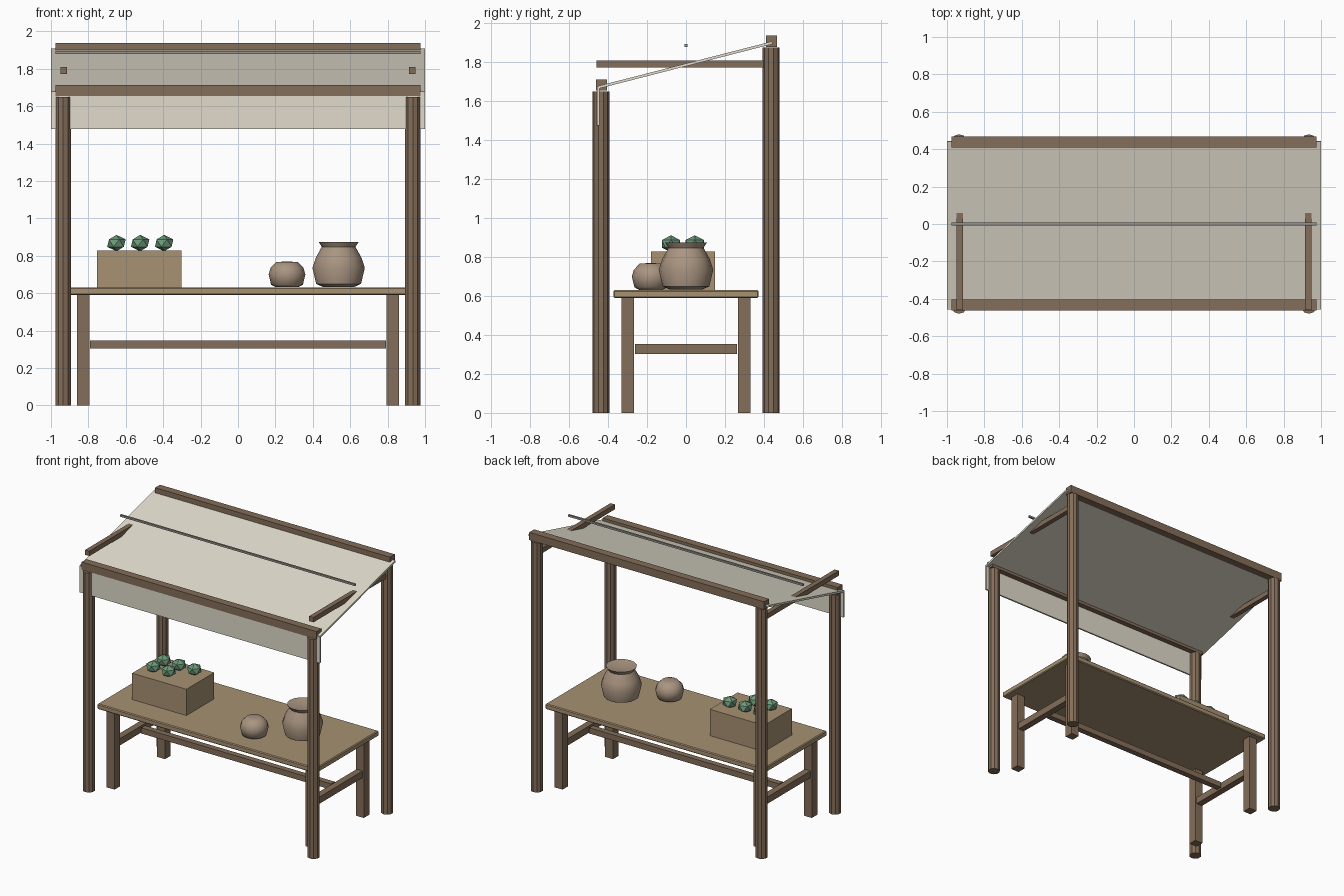
import bpy, bmesh, math
from mathutils import Matrix

if "Cube" in bpy.data.objects:
    bpy.data.objects.remove(bpy.data.objects["Cube"])


def mat(name, r, g, b):
    m = bpy.data.materials.new(name)
    m.diffuse_color = (r, g, b, 1)
    m.use_nodes = True
    m.node_tree.nodes["Principled BSDF"].inputs["Base Color"].default_value = m.diffuse_color
    return m


DARK = mat("dark_wood", 0.23, 0.155, 0.10)
LIGHT = mat("light_wood", 0.39, 0.285, 0.17)
CLAY = mat("clay", 0.40, 0.30, 0.22)
CLOTH = mat("cloth", 0.75, 0.71, 0.60)
GREEN = mat("leaf_green", 0.15, 0.32, 0.195)
ROPE = mat("rope", 0.32, 0.29, 0.25)


def finish(name, bm, material):
    bmesh.ops.recalc_face_normals(bm, faces=bm.faces)
    me = bpy.data.meshes.new(name)
    bm.to_mesh(me)
    bm.free()
    me.materials.append(material)
    ob = bpy.data.objects.new(name, me)
    bpy.context.collection.objects.link(ob)
    return ob


def box(name, x, y, z, material, bevel=0):
    """Box from (min, max) pairs."""
    bm = bmesh.new()
    size = [b - a for a, b in (x, y, z)]
    mid = [(a + b) / 2 for a, b in (x, y, z)]
    bmesh.ops.create_cube(bm, size=1, matrix=Matrix.Translation(mid) @ Matrix.Diagonal((*size, 1)))
    if bevel:
        bmesh.ops.bevel(bm, geom=bm.edges[:], offset=bevel, segments=1, affect='EDGES')
    return finish(name, bm, material)


def post(name, x, y, h):
    bm = bmesh.new()
    bmesh.ops.create_cone(bm, cap_ends=True, segments=10, radius1=0.043, radius2=0.043,
                          depth=h, matrix=Matrix.Translation((x, y, h / 2)))
    return finish(name, bm, DARK)


def pot(name, x, y, profile, sides=16):
    """Lathe an (r, z) profile with closed ends."""
    bm = bmesh.new()
    rings = [[bm.verts.new((x + r * math.cos(i * math.tau / sides),
                            y + r * math.sin(i * math.tau / sides), z))
              for i in range(sides)] for r, z in profile]
    for a, b in zip(rings, rings[1:]):
        for i in range(sides):
            j = (i + 1) % sides
            bm.faces.new((a[i], a[j], b[j], b[i]))
    bm.faces.new(rings[0])
    bm.faces.new(rings[-1])
    ob = finish(name, bm, CLAY)
    bpy.context.view_layer.objects.active = ob
    ob.select_set(True)
    bpy.ops.object.shade_smooth_by_angle(angle=math.radians(50))
    ob.select_set(False)


# Posts, canopy arms, table legs and side stretchers on both sides
for side, s in (("left", -1), ("right", 1)):
    def span(c, w):
        return (s * c - w / 2, s * c + w / 2)
    post("front_post_" + side, s * 0.935, -0.437, 1.65)
    post("back_post_" + side, s * 0.935, 0.437, 1.877)
    box("canopy_arm_" + side, span(0.932, 0.036), (-0.46, 0.46), (1.773, 1.81), DARK)
    for end, c in (("front", -0.30), ("back", 0.30)):
        box(f"{end}_leg_{side}", span(0.827, 0.065), (c - 0.0325, c + 0.0325), (0, 0.592), DARK)
    box("side_stretcher_" + side, span(0.827, 0.05), (-0.263, 0.263), (0.302, 0.353), DARK)

# Canopy beams
box("front_beam", (-0.977, 0.977), (-0.463, -0.405), (1.655, 1.712), DARK)
box("back_beam", (-0.977, 0.977), (0.41, 0.468), (1.88, 1.938), DARK)

# Sloping cloth, hanging valance and rope
y0, z0, y1, z1 = -0.45, 1.672, 0.443, 1.901
bm = bmesh.new()
bmesh.ops.create_cube(bm, size=1, matrix=Matrix.Translation((0, (y0 + y1) / 2, (z0 + z1) / 2))
                      @ Matrix.Rotation(math.atan2(z1 - z0, y1 - y0), 4, 'X')
                      @ Matrix.Diagonal((2, math.hypot(y1 - y0, z1 - z0), 0.014, 1)))
finish("canopy_cloth", bm, CLOTH)
box("canopy_valance", (-1, 1), (-0.456, -0.444), (1.477, 1.675), CLOTH)
box("canopy_rope", (-0.977, 0.977), (-0.007, 0.007), (1.88, 1.894), ROPE)

# Table
box("table_top", (-0.91, 0.91), (-0.373, 0.373), (0.59, 0.63), LIGHT, 0.006)
box("long_stretcher", (-0.79, 0.79), (-0.022, 0.022), (0.305, 0.348), DARK)

# Crate with five vegetables
box("crate", (-0.755, -0.303), (-0.18, 0.15), (0.628, 0.828), LIGHT)
spots = [(-0.65, -0.077), (-0.523, -0.077), (-0.65, 0.045), (-0.523, 0.045), (-0.395, 0.045)]
for i, (x, y) in enumerate(spots):
    bm = bmesh.new()
    bmesh.ops.create_icosphere(bm, subdivisions=1, radius=0.055,
                               matrix=Matrix.Translation((x, y, 0.868)) @ Matrix.Diagonal((1, 1, 0.8, 1)))
    finish(f"vegetable_{i + 1}", bm, GREEN)

# Pots
pot("large_pot", 0.538, 0.0, [(0.085, 0.634), (0.12, 0.65), (0.14, 0.735), (0.122, 0.79),
                              (0.09, 0.848), (0.107, 0.874), (0.085, 0.87), (0.03, 0.862)])
pot("small_pot", 0.262, -0.18, [(0.06, 0.632), (0.085, 0.645), (0.098, 0.70), (0.088, 0.735),
                                (0.058, 0.766), (0.02, 0.769)])
